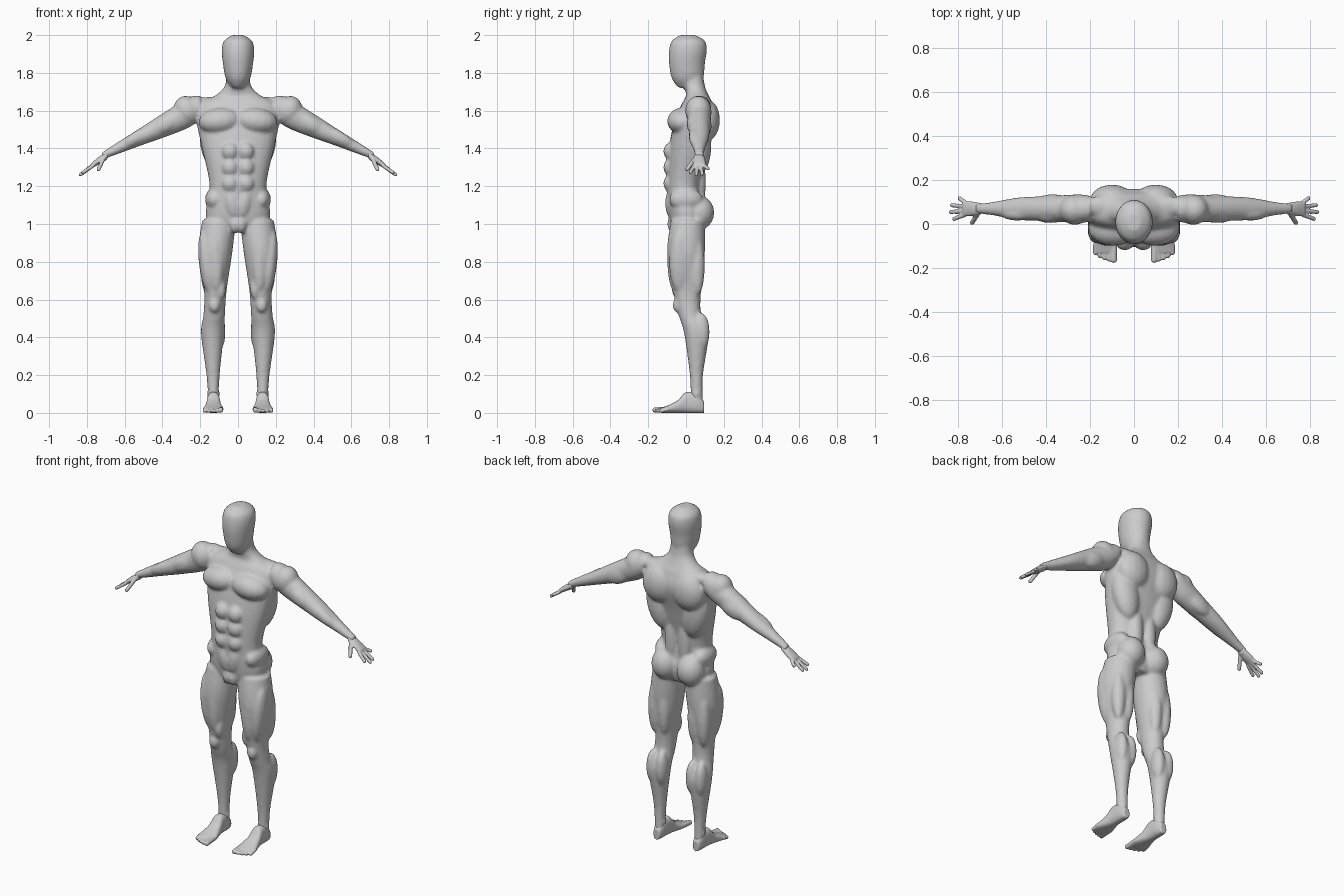
import bpy, bmesh, math
from mathutils import Matrix, Vector, Euler

cube = bpy.data.objects.get("Cube")
if cube:
    bpy.data.objects.remove(cube)

skin = bpy.data.materials.new("plain grey")
skin.use_nodes = True
skin.diffuse_color = (0.6, 0.6, 0.6, 1)
shader = skin.node_tree.nodes["Principled BSDF"]
shader.inputs["Base Color"].default_value = skin.diffuse_color

# World axes used by a loft: along, across, through
UPWARD, SIDEWAYS, FORWARD = (2, 0, 1), (0, 1, 2), (1, 0, 2)

# Unit ball that muscles, fingers and toes are stamped from
ball = bmesh.new()
bmesh.ops.create_uvsphere(ball, u_segments=16, v_segments=12, radius=1)


def stamp(bm, place):
    """Add a copy of the ball, each vertex moved by the given function."""
    copies = {vert: bm.verts.new(place(vert.co)) for vert in ball.verts}
    for face in ball.faces:
        bm.faces.new([copies[vert] for vert in face.verts])


def muscle(bm, side, center, radii, tilt=0):
    """Ellipsoid on one side of the body, tilted about the y axis."""
    x, y, z = center
    matrix = (Matrix.Translation((x * side, y, z))
              @ Euler((0, tilt * side, 0)).to_matrix().to_4x4()
              @ Matrix.Diagonal((*radii, 1)))
    stamp(bm, lambda co: matrix @ co)


def digit(bm, side, start, end, radius):
    """Finger or toe: a ball pulled apart into a capsule."""
    start, end = (Vector((x * side, y, z)) for x, y, z in (start, end))
    turn = (end - start).to_track_quat('Z', 'Y')
    stamp(bm, lambda co: (end if co.z > 0 else start) + turn @ co * radius)


def refine(rows, steps=5):
    """Smooth interpolation between section rows."""
    rows = [Vector(row) for row in rows]
    padded = [rows[0], *rows, rows[-1]]
    result = []
    for before, start, end, after in zip(padded, padded[1:], padded[2:], padded[3:]):
        leave, arrive = (end - before) / 2, (after - start) / 2
        for step in range(steps):
            t = step / steps
            ease = t * t * (3 - 2 * t)
            result.append(start.lerp(end, ease)
                          + leave * t * (1 - t) ** 2
                          - arrive * t * t * (1 - t))
    return result + [rows[-1]]


def loft(bm, rows, axes, side=1, power=2, sides=28):
    """Skin sections given as position, two centers and two half sizes."""
    rings = []
    for along, center_a, center_b, half_a, half_b in refine(rows):
        ring = []
        for k in range(sides):
            angle = math.tau * k / sides
            ca, sa = math.cos(angle), math.sin(angle)
            co = Vector()
            co[axes[0]] = along
            co[axes[1]] = center_a + half_a * math.copysign(abs(ca) ** (2 / power), ca)
            co[axes[2]] = center_b + half_b * math.copysign(abs(sa) ** (2 / power), sa)
            co.x *= side
            ring.append(bm.verts.new(co))
        rings.append(ring)
    faces = [bm.faces.new((low[k], low[k - 1], high[k - 1], high[k]))
             for low, high in zip(rings, rings[1:]) for k in range(sides)]
    faces += [bm.faces.new(rings[0]), bm.faces.new(rings[-1])]
    bmesh.ops.recalc_face_normals(bm, faces=faces)


def upright(rows):
    """Turn height, half width, front and back (and center x) into loft sections."""
    return [(z, *(center or [0]), (front + back) / 2, half, (back - front) / 2)
            for z, half, front, back, *center in rows]


def finish(bm, name, voxel, smoothing):
    """Fuse the overlapping shapes into one smooth surface."""
    mesh = bpy.data.meshes.new(name)
    bm.to_mesh(mesh)
    bm.free()
    mesh.materials.append(skin)
    obj = bpy.data.objects.new(name, mesh)
    bpy.context.collection.objects.link(obj)
    fuse = obj.modifiers.new("fuse", 'REMESH')
    fuse.mode, fuse.voxel_size, fuse.use_smooth_shade = 'VOXEL', voxel, True
    soften = obj.modifiers.new("soften", 'SMOOTH')
    soften.factor, soften.iterations = 0.5, smoothing


# Height, half width, front, back
torso = upright([(.97, .09, -.07, .08), (1.04, .17, -.09, .1), (1.2, .15, -.1, .08),
                 (1.4, .19, -.09, .12), (1.55, .22, -.06, .16), (1.64, .2, -.02, .14),
                 (1.68, .12, 0, .12), (1.73, .07, -.01, .1), (1.8, .06, -.03, .09)])
head = upright([(1.72, .03, -.04, .04), (1.77, .065, -.075, .09), (1.85, .08, -.09, .1),
                (1.92, .086, -.09, .11), (1.97, .074, -.075, .1), (2, .03, -.03, .05)])

# Height, half width, front, back, center
leg = upright([(1.02, .09, -.08, .1, .1), (.85, .09, -.1, .1, .12), (.65, .06, -.07, .08, .12),
               (.52, .057, -.04, .08, .126), (.42, .061, -.01, .12, .135),
               (.2, .035, .02, .09, .132), (.05, .027, .025, .09, .13)])

# The arm slopes down evenly; each section has a half depth and a half height
ARM_Y, ARM_SLOPE = .07, -.5


def arm_height(x):
    return 1.6 + ARM_SLOPE * (x - .24)


arm = [(x, ARM_Y, arm_height(x), depth, height)
       for x, depth, height in ((.2, .06, .06), (.26, .065, .08), (.4, .057, .065),
                                (.52, .052, .047), (.65, .03, .03), (.72, .023, .02))]
palm = [(x, ARM_Y, arm_height(x) + drop, depth, height)
        for x, depth, height, drop in ((.69, .024, .022, -.01), (.74, .033, .02, -.017),
                                       (.78, .036, .013, -.024))]

# The foot rests on the ground, so its height gives its center
foot = [(y, .13, height / 2, half, height / 2)
        for y, half, height in ((.095, .02, .06), (.06, .03, .1), (0, .034, .11),
                                (-.04, .041, .07), (-.09, .053, .042), (-.13, .05, .027))]

# Muscles: center, radii, then optional tilt
muscles = {
    "chest": ((.095, -.02, 1.545), (.115, .08, .07), .1),
    "trapezius": ((.12, .08, 1.64), (.14, .05, .034)),
    "shoulder_blade": ((.1, .11, 1.55), (.1, .07, .11)),
    "side_back": ((.12, .07, 1.42), (.08, .065, .16), .2),
    "lower_back": ((.045, .07, 1.22), (.04, .035, .17)),
    "lower_belly": ((.03, -.08, 1.11), (.04, .03, .08), .2),
    "waist": ((.125, 0, 1.13), (.05, .09, .06)),
    "buttock": ((.083, .07, 1.06), (.08, .08, .09)),
    "groin": ((.015, -.06, 1), (.035, .04, .05)),
    "shoulder": ((.27, .065, 1.6), (.07, .07, .08), .4),
    "biceps": ((.38, .04, 1.53), (.09, .036, .045), .5),
    "triceps": ((.37, .1, 1.52), (.09, .036, .05), .5),
    "forearm": ((.53, .045, 1.46), (.09, .03, .034), .5),
    "front_thigh": ((.115, -.06, .82), (.045, .04, .18)),
    "outer_thigh": ((.168, -.03, .8), (.04, .06, .17), .1),
    "inner_knee": ((.09, -.045, .66), (.026, .03, .06)),
    "kneecap": ((.125, -.045, .57), (.03, .026, .04)),
    "ankle": ((.13, .055, .1), (.037, .02, .02)),
}
for row in range(3):
    muscles[f"belly_{row}"] = ((.042, -.085, 1.385 - .085 * row), (.043, .035, .046))
for word, x in (("inner", .1), ("outer", .16)):
    muscles[word + "_hamstring"] = ((x, .06, .78), (.04, .04, .16))
    muscles[word + "_calf"] = ((x, .08, .43), (.034, .046, .1))

# Body: head, torso, arms and legs fused together
bm = bmesh.new()
loft(bm, torso, UPWARD, power=2.3)
loft(bm, head, UPWARD)
for side in (1, -1):
    loft(bm, arm, SIDEWAYS, side)
    loft(bm, leg, UPWARD, side)
    for shape in muscles.values():
        muscle(bm, side, *shape)
finish(bm, "body", .009, 6)

for side, word in ((1, "left"), (-1, "right")):
    # Hand with four spread fingers and a thumb
    bm = bmesh.new()
    loft(bm, palm, SIDEWAYS, side)
    for i, reach in enumerate((.82, .835, .83, .795)):
        spread = i - 1.5
        digit(bm, side, (.77, ARM_Y + .019 * spread, 1.307),
              (reach, ARM_Y + .031 * spread, 1.265 + .82 * (.83 - reach)), .01)
    digit(bm, side, (.71, .05, 1.35), (.738, .006, 1.29), .011)
    finish(bm, word + "_hand", .005, 2)

    # Foot with five toes, the innermost the thickest
    bm = bmesh.new()
    loft(bm, foot, FORWARD, side, power=2.5)
    for i in range(5):
        x = .092 + .021 * i
        radius = .011 if i else .015
        digit(bm, side, (x, -.095, .02), (x, -.163 + .002 * i * i, radius), radius)
    finish(bm, word + "_foot", .005, 2)
ball.free()
